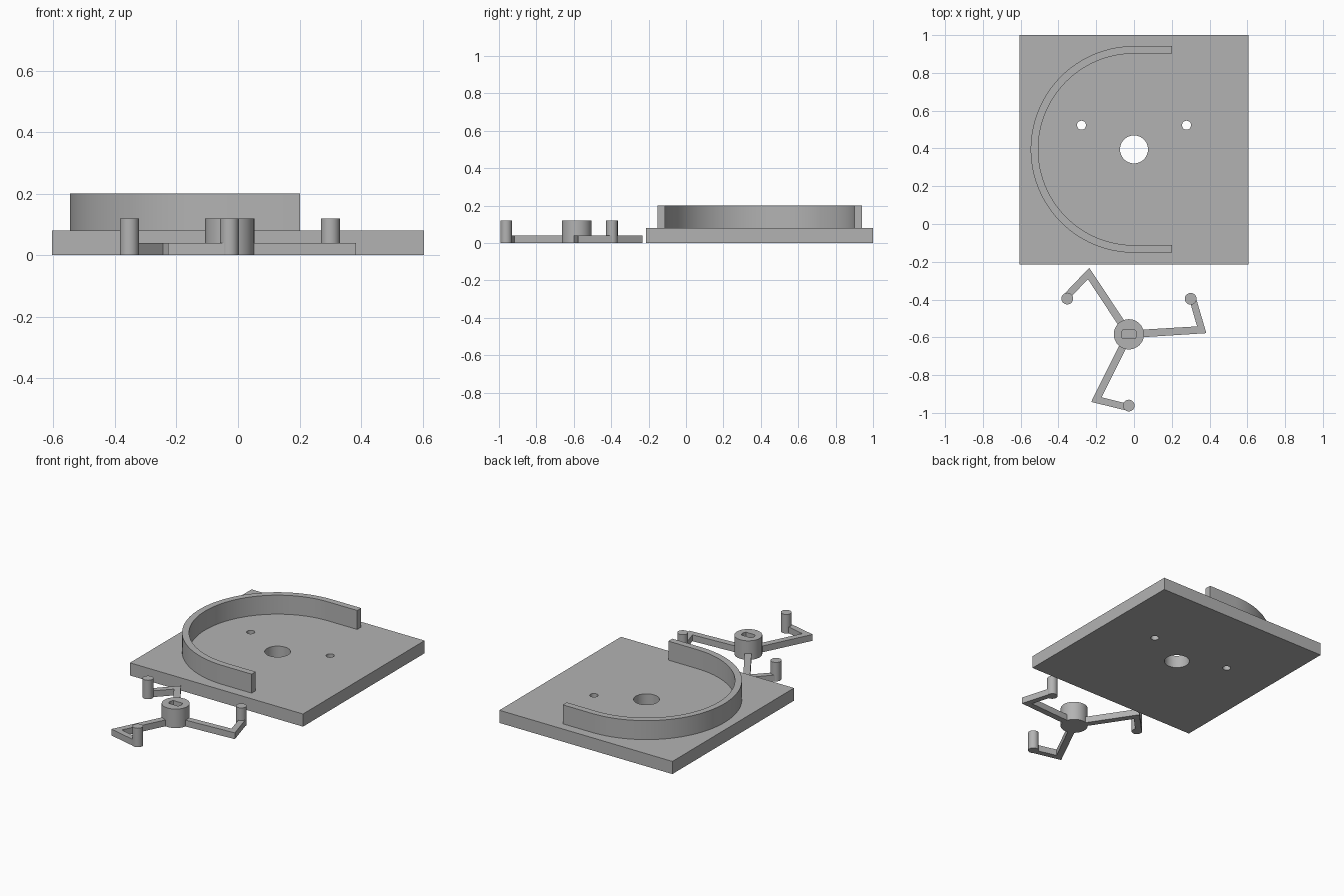
import bpy
import bmesh
from math import sin, cos, pi, radians, asin

if "Cube" in bpy.data.objects:
    bpy.data.objects.remove(bpy.data.objects["Cube"])

grey = bpy.data.materials.new("light grey")
grey.diffuse_color = (0.45, 0.45, 0.45, 1)
grey.use_nodes = True
grey.node_tree.nodes["Principled BSDF"].inputs["Base Color"].default_value = grey.diffuse_color


def arc(cx, cy, r, a0=0, a1=2 * pi, n=48, closed=True):
    steps = n if closed else n - 1
    return [(cx + r * cos(a0 + (a1 - a0) * i / steps),
             cy + r * sin(a0 + (a1 - a0) * i / steps)) for i in range(n)]


def slab(name, loops, z0, z1):
    """Flat outline (first loop) with holes (other loops), extruded from z0 to z1."""
    curve = bpy.data.curves.new(name + "_profile", 'CURVE')
    curve.dimensions = '2D'
    curve.fill_mode = 'BOTH'
    curve.extrude = (z1 - z0) / 2
    for pts in loops:
        s = curve.splines.new('POLY')
        s.points.add(len(pts) - 1)
        for p, (x, y) in zip(s.points, pts):
            p.co = (x, y, 0, 1)
        s.use_cyclic_u = True
    helper = bpy.data.objects.new(name + "_profile", curve)
    bpy.context.collection.objects.link(helper)
    bpy.context.view_layer.update()
    deps = bpy.context.evaluated_depsgraph_get()
    mesh = bpy.data.meshes.new_from_object(helper.evaluated_get(deps))
    bpy.data.objects.remove(helper)

    # weld caps to walls and lift into place
    bm = bmesh.new()
    bm.from_mesh(mesh)
    bmesh.ops.remove_doubles(bm, verts=bm.verts, dist=1e-5)
    bmesh.ops.recalc_face_normals(bm, faces=bm.faces)
    bmesh.ops.translate(bm, verts=bm.verts, vec=(0, 0, (z0 + z1) / 2))
    bm.to_mesh(mesh)
    bm.free()
    mesh.materials.clear()
    mesh.materials.append(grey)
    ob = bpy.data.objects.new(name, mesh)
    bpy.context.collection.objects.link(ob)
    bpy.ops.object.select_all(action='DESELECT')
    ob.select_set(True)
    bpy.context.view_layer.objects.active = ob
    bpy.ops.object.shade_smooth_by_angle(angle=radians(30))
    return ob


# Base plate with shaft hole and two screw holes
CY = 0.395
slab("base_plate",
     [[(-0.605, -0.215), (0.605, -0.215), (0.605, 1.0), (-0.605, 1.0)],
      arc(0, CY, 0.074),
      arc(-0.278, 0.523, 0.024, n=24),
      arc(0.278, 0.523, 0.024, n=24)], 0, 0.08)

# U-shaped guide wall on the plate
R_OUT, R_IN, END = 0.547, 0.507, 0.202
outer = arc(0, CY, R_OUT, pi / 2, 3 * pi / 2, 64, False)
inner = arc(0, CY, R_IN, 3 * pi / 2, pi / 2, 64, False)
slab("guide_wall",
     [[(END, CY + R_OUT)] + outer + [(END, CY - R_OUT), (END, CY - R_IN)]
      + inner + [(END, CY + R_IN)]], 0.08, 0.2)

# Rotor hub with a blind double-flat shaft socket
HX, HY = -0.027, -0.584
flat = asin(0.023 / 0.04)
socket = (arc(HX, HY, 0.04, -flat, flat, 9, False)
          + arc(HX, HY, 0.04, pi - flat, pi + flat, 9, False))
slab("hub_base", [arc(HX, HY, 0.08)], 0, 0.04)
slab("hub_socket", [arc(HX, HY, 0.08), socket], 0.04, 0.12)

# Three bent arms, each carrying a roller pin
ARM = [(0.06, -0.016), (0.41, 0.006), (0.356, 0.19),
       (0.321, 0.18), (0.361, 0.042), (0.06, 0.024)]
PIN = (0.327, 0.188)
for k in range(3):
    c, s = cos(2 * pi * k / 3), sin(2 * pi * k / 3)

    def turn(p):
        return (HX + c * p[0] - s * p[1], HY + s * p[0] + c * p[1])

    slab(f"arm_{k + 1}", [[turn(p) for p in ARM]], 0, 0.04)
    slab(f"roller_pin_{k + 1}", [arc(*turn(PIN), 0.031, n=32)], 0, 0.12)
